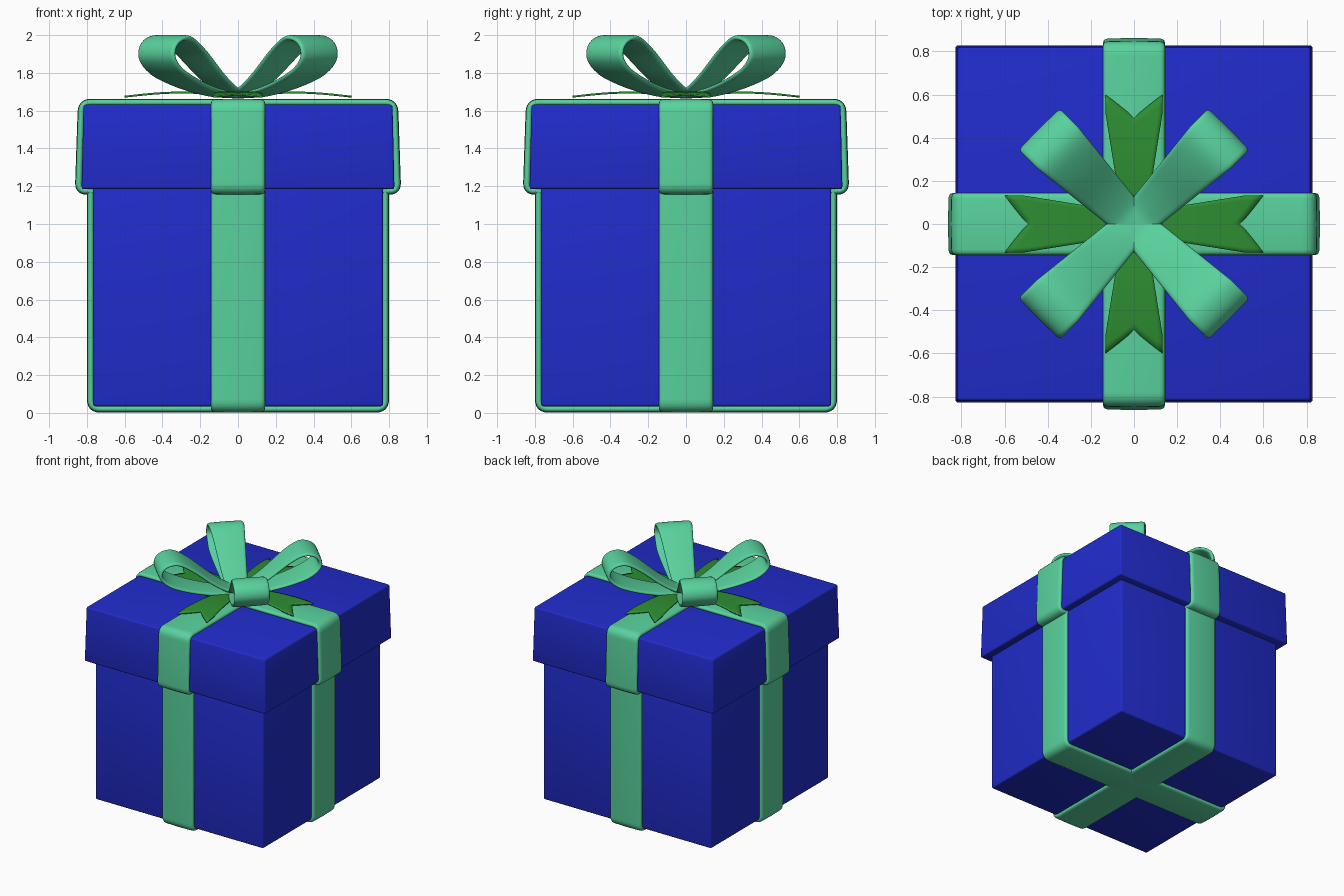
import bpy, bmesh, math
from mathutils import Vector, Matrix

if "Cube" in bpy.data.objects:
    bpy.data.objects.remove(bpy.data.objects["Cube"])


def material(name, rgb):
    m = bpy.data.materials.new(name)
    m.diffuse_color = (*rgb, 1)
    m.use_nodes = True
    m.node_tree.nodes["Principled BSDF"].inputs["Base Color"].default_value = m.diffuse_color
    return m


BLUE = material("box_blue", (0.015, 0.025, 0.60))
MINT = material("ribbon_mint", (0.10, 0.65, 0.34))
GREEN = material("tail_green", (0.027, 0.27, 0.033))


def finish(bm, name, mat, angle=0.0, smooth=40):
    bmesh.ops.recalc_face_normals(bm, faces=bm.faces)
    bm.transform(Matrix.Rotation(angle, 4, 'Z'))
    me = bpy.data.meshes.new(name)
    bm.to_mesh(me)
    bm.free()
    ob = bpy.data.objects.new(name, me)
    bpy.context.collection.objects.link(ob)
    me.materials.append(mat)
    bpy.ops.object.select_all(action='DESELECT')
    ob.select_set(True)
    bpy.context.view_layer.objects.active = ob
    bpy.ops.object.shade_smooth_by_angle(angle=math.radians(smooth))
    return ob


def box(name, half_bottom, half_top, z0, z1):
    bm = bmesh.new()
    bmesh.ops.create_cube(bm, size=2)
    for v in bm.verts:
        h = half_top if v.co.z > 0 else half_bottom
        v.co = (v.co.x * h, v.co.y * h, z1 if v.co.z > 0 else z0)
    bmesh.ops.bevel(bm, geom=bm.edges[:], offset=0.012, segments=3,
                    profile=0.5, affect='EDGES')
    return finish(bm, name, BLUE)


def fillet(points, radius, steps=6):
    """Round the inner corners of an open polyline."""
    pts = [Vector(p) for p in points]
    out = [pts[0]]
    for a, b, c in zip(pts, pts[1:], pts[2:]):
        r = min(radius, (a - b).length * 0.45, (c - b).length * 0.45)
        p, q = b + (a - b).normalized() * r, b + (c - b).normalized() * r
        for i in range(steps + 1):
            t = i / steps
            out.append(p * (1 - t) ** 2 + b * 2 * t * (1 - t) + q * t * t)
    return out + [pts[-1]]


def spline(points, steps=6):
    """Catmull-Rom curve through the points."""
    p = [Vector(q) for q in points]
    p = [2 * p[0] - p[1]] + p + [2 * p[-1] - p[-2]]
    out = []
    for a, b, c, d in zip(p, p[1:], p[2:], p[3:]):
        for i in range(steps):
            t = i / steps
            out.append(0.5 * (2 * b + (c - a) * t + (2 * a - 5 * b + 4 * c - d) * t ** 2
                              + (3 * b - a - 3 * c + d) * t ** 3))
    return out + [p[-2]]


def ribbon(name, path, width, thick, angle):
    """Sweep a soft-edged flat section along a path in the x-z plane."""
    bm = bmesh.new()
    rings = []
    edge = 0.025
    for i, p in enumerate(path):
        t = (path[min(i + 1, len(path) - 1)] - path[max(i - 1, 0)]).normalized()
        n = Vector((-t.y, t.x))
        w = width(p.x)
        section = []
        for side in (1, -1):
            for k in range(7):
                a = math.radians(-90 + 30 * k)
                section.append((side * (w - edge + edge * math.cos(a)),
                                side * thick / 2 * math.sin(a)))
            section.append((0, side * thick * 0.56))
        rings.append([bm.verts.new((p.x + n.x * h, v, p.y + n.y * h)) for v, h in section])
    for r, s in zip(rings, rings[1:]):
        for k in range(len(r)):
            j = (k + 1) % len(r)
            bm.faces.new((r[k], r[j], s[j], s[k]))
    bm.faces.new(rings[0])
    bm.faces.new(rings[-1])
    return finish(bm, name, MINT, angle, 60)


def tail(name, angle):
    """Arched strip that widens outward and ends in a swallowtail notch."""
    bm = bmesh.new()
    nu, nv = 14, 12
    grid = []
    for i in range(nu + 1):
        row = []
        for j in range(nv + 1):
            v = 2 * j / nv - 1
            r = i / nu * (0.49 + 0.11 * abs(v) ** 0.9)
            w = min(0.05 + 0.16 * r, 0.133)
            z = 1.674 + 0.022 * math.sin(math.pi * min(r / 0.6, 1))
            row.append(bm.verts.new((r, v * w, z)))
        grid.append(row)
    for a, b in zip(grid[1:], grid[2:]):
        for j in range(nv):
            bm.faces.new((a[j], b[j], b[j + 1], a[j + 1]))
    for v in grid[0]:
        bm.verts.remove(v)
    ob = finish(bm, name, GREEN, angle)
    mod = ob.modifiers.new("thickness", 'SOLIDIFY')
    mod.thickness = 0.01
    mod.offset = 0


# Box and lid
box("box_body", 0.768, 0.768, 0.035, 1.25)
box("lid", 0.828, 0.818, 1.185, 1.632)

# Ribbons wrapped around body and lid, one per axis
body_path = fillet([(-0.78, 1.24), (-0.78, 0.021), (0.78, 0.021), (0.78, 1.24)], 0.05)
lid_path = fillet([(-0.75, 1.175), (-0.844, 1.175), (-0.828, 1.643),
                   (0.828, 1.643), (0.844, 1.175), (0.75, 1.175)], 0.05)
for axis, ang in (("x", 0), ("y", math.pi / 2)):
    ribbon("body_ribbon_" + axis, body_path, lambda x: 0.143, 0.035, ang)
    ribbon("lid_ribbon_" + axis, lid_path, lambda x: 0.143, 0.035, ang)

# Bow loops on the diagonals, dark tails along the axes
loop_path = spline([(0, 1.68), (0.15, 1.69), (0.35, 1.735), (0.52, 1.80), (0.60, 1.87),
                    (0.60, 1.935), (0.55, 1.977), (0.47, 1.98), (0.36, 1.915),
                    (0.2, 1.785), (0.08, 1.71), (0, 1.69)])
for i in range(4):
    ribbon(f"bow_loop_{i + 1}", loop_path,
           lambda x: 0.08 + 0.055 * min(max(x, 0) / 0.5, 1), 0.028,
           math.pi / 4 + i * math.pi / 2)
    tail(f"bow_tail_{i + 1}", i * math.pi / 2)
